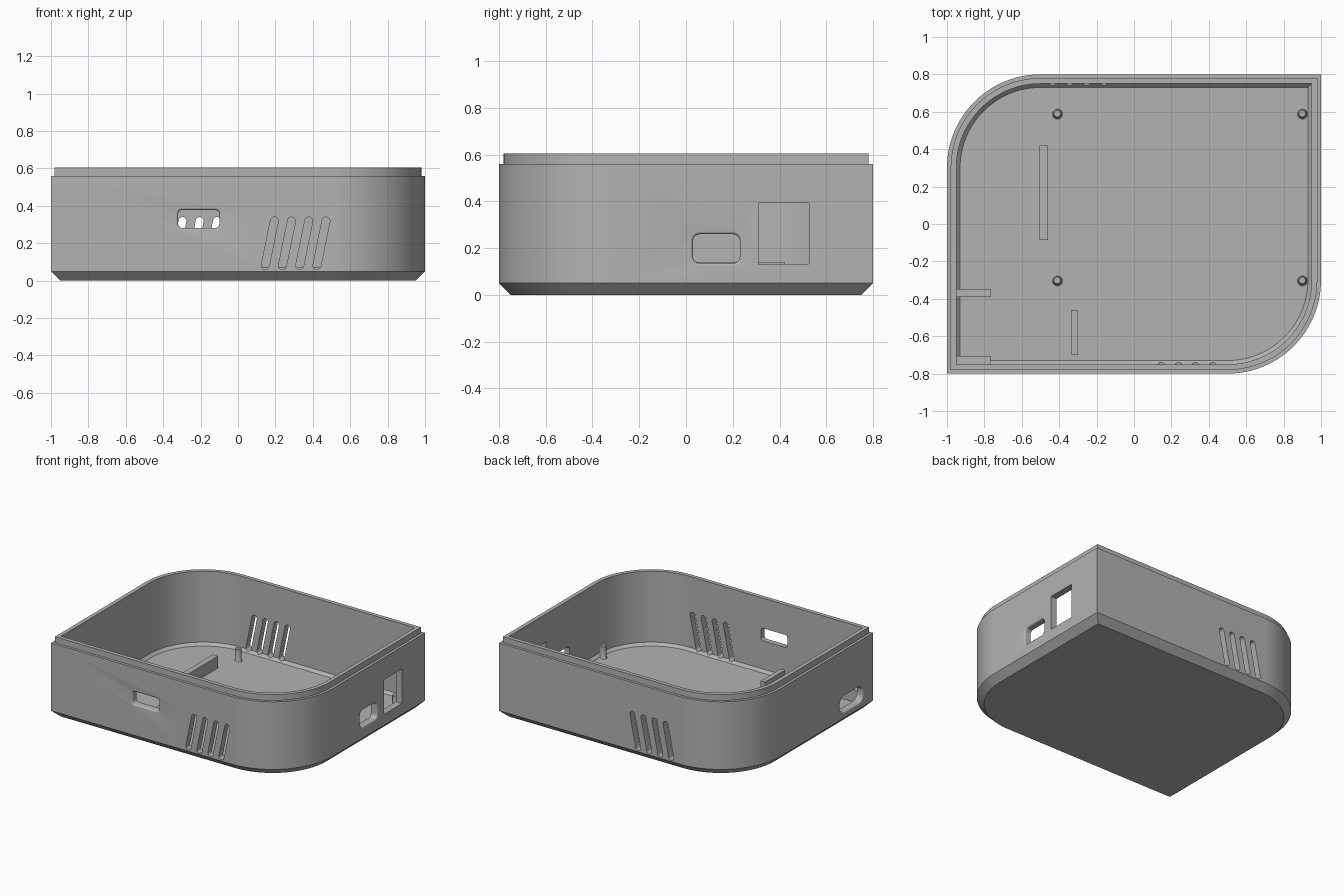
import bpy, bmesh
from math import sin, cos, pi, radians
from mathutils import Matrix, Vector

cube = bpy.data.objects.get("Cube")
if cube:
    bpy.data.objects.remove(cube, do_unlink=True)

HX, HY, R = 1.0, 0.8, 0.5      # half size and big corner radius
FLOOR = 0.05

grey = bpy.data.materials.new("plain_grey")
grey.use_nodes = True
colour = (0.45, 0.45, 0.45, 1)
grey.diffuse_color = colour
grey.node_tree.nodes["Principled BSDF"].inputs["Base Color"].default_value = colour


def make_object(name, bm):
    bmesh.ops.recalc_face_normals(bm, faces=bm.faces)
    mesh = bpy.data.meshes.new(name)
    bm.to_mesh(mesh)
    bm.free()
    mesh.materials.append(grey)
    obj = bpy.data.objects.new(name, mesh)
    bpy.context.collection.objects.link(obj)
    return obj


def loft(bm, loops):
    """Skin a list of equal point loops and cap both ends."""
    rings = [[bm.verts.new(p) for p in loop] for loop in loops]
    n = len(rings[0])
    for a, b in zip(rings, rings[1:]):
        for i in range(n):
            j = (i + 1) % n
            bm.faces.new((a[i], a[j], b[j], b[i]))
    bm.faces.new(rings[0][::-1])
    bm.faces.new(rings[-1])


def smooth(obj):
    bpy.ops.object.select_all(action='DESELECT')
    obj.select_set(True)
    bpy.context.view_layer.objects.active = obj
    bpy.ops.object.shade_smooth_by_angle(angle=radians(30))


def plan_loop(inset, z, steps=32):
    """Plan outline: two opposite round corners, two sharp ones."""
    pts = []
    for sign in (1, -1):
        for i in range(steps + 1):
            a = -pi / 2 + pi / 2 * i / steps
            pts.append((sign * (HX - R + (R - inset) * cos(a)),
                        sign * (R - HY + (R - inset) * sin(a)), z))
        pts.append((sign * (HX - inset), sign * (HY - inset), z))
    return pts


def rounded_rect(w, h, r, steps=8):
    pts = []
    for k, (sx, sy) in enumerate(((1, 1), (-1, 1), (-1, -1), (1, -1))):
        for i in range(steps + 1):
            a = pi / 2 * (k + i / steps)
            pts.append((sx * (w / 2 - r) + r * cos(a), sy * (h / 2 - r) + r * sin(a)))
    return pts


def cut(bm, wall, along, z, w, h, r, flare=0.0, tilt=0.0):
    """Add a window cutter to a wall given by its turn about z."""
    reach = HX if wall in (90, -90) else HY
    place = (Matrix.Rotation(radians(wall), 4, 'Z') @ Matrix.Translation((along, -reach, z))
             @ Matrix.Rotation(pi / 2, 4, 'X') @ Matrix.Rotation(-tilt, 4, 'Z'))
    rows = [(-0.1, 0.0)]
    if flare:
        rows += [(flare * (sin(a) - 1), flare * (1 - cos(a)))
                 for a in (pi / 2 * i / 5 for i in range(6))]
    rows.append((0.05, flare))
    loft(bm, [[place @ Vector((u, v, d)) for u, v in
               rounded_rect(w + 2 * g, h + 2 * g, r + g)] for d, g in rows])


# Shell: outer chamfer, wall, stepped lip, inner wall, inner chamfer
shell_profile = [(0.05, 0), (0, 0.05), (0, 0.56), (0.02, 0.56), (0.02, 0.605),
                 (0.05, 0.605), (0.05, FLOOR + 0.02), (0.07, FLOOR)]
bm = bmesh.new()
loft(bm, [plan_loop(d, z) for d, z in shell_profile])
case = make_object("case_shell", bm)

# Port windows and tilted vent slots
bm = bmesh.new()
cut(bm, 0, -0.21, 0.33, 0.22, 0.095, 0.02, flare=0.012)
cut(bm, 90, 0.13, 0.197, 0.20, 0.125, 0.03, flare=0.012)
cut(bm, 90, 0.417, 0.263, 0.216, 0.26, 0.001)
cut(bm, -90, 0.545, 0.155, 0.27, 0.12, 0.05, flare=0.012)
for i in range(4):
    cut(bm, 0, 0.17 + 0.092 * i, 0.2, 0.042, 0.285, 0.0209, tilt=0.2)
    cut(bm, 180, 0.413 - 0.092 * i, 0.2, 0.042, 0.285, 0.0209, tilt=-0.2)
cutter = make_object("window_cutter", bm)
cutter.hide_render = True

mod = case.modifiers.new("windows", 'BOOLEAN')
mod.operation = 'DIFFERENCE'
mod.solver = 'EXACT'
mod.object = cutter
bpy.context.view_layer.objects.active = case
bpy.ops.object.modifier_apply(modifier=mod.name)
bpy.data.objects.remove(cutter, do_unlink=True)
smooth(case)

# Ribs and brackets standing on the floor
def block(name, x0, x1, y0, y1, top):
    bm = bmesh.new()
    loft(bm, [[(x0, y0, z), (x1, y0, z), (x1, y1, z), (x0, y1, z)]
              for z in (FLOOR - 0.02, top)])
    make_object(name, bm)

block("long_rib", -0.505, -0.46, -0.085, 0.42, 0.14)
block("short_rib", -0.335, -0.3, -0.7, -0.46, 0.14)
block("back_bracket", -0.96, -0.765, -0.39, -0.348, 0.14)
block("front_bracket", -0.96, -0.765, -0.76, -0.705, 0.14)

# Board pins with a flared foot
pin_profile = [(0.034, FLOOR - 0.01), (0.034, FLOOR), (0.026, FLOOR + 0.004),
               (0.022, FLOOR + 0.012), (0.022, 0.145), (0.017, 0.15)]
for side, x in (("right", -0.41), ("left", 0.9)):
    for end, y in (("front", -0.302), ("back", 0.59)):
        bm = bmesh.new()
        loft(bm, [[(x + r * cos(a), y + r * sin(a), z)
                   for a in (2 * pi * i / 24 for i in range(24))]
                  for r, z in pin_profile])
        smooth(make_object(f"{end}_{side}_pin", bm))
